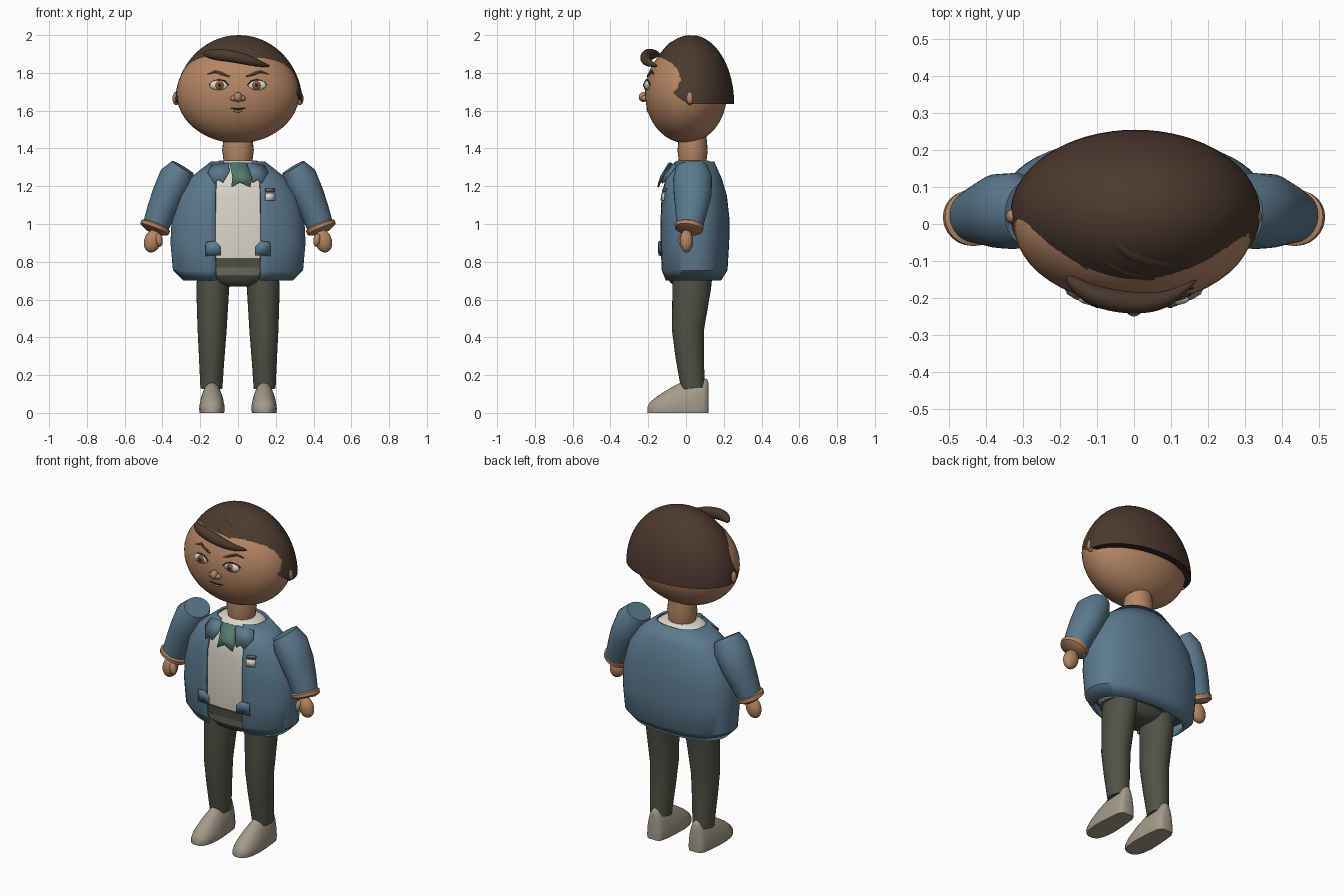
import bpy, bmesh, math
from mathutils import Vector, Matrix

if "Cube" in bpy.data.objects:
    bpy.data.objects.remove(bpy.data.objects["Cube"])

def material(name, r, g, b):
    m = bpy.data.materials.new(name)
    m.diffuse_color = (r, g, b, 1)
    m.use_nodes = True
    m.node_tree.nodes["Principled BSDF"].inputs["Base Color"].default_value = m.diffuse_color
    return m

HAIR = material("dark_brown", .072, .041, .027)
SKIN = material("skin", .46, .235, .125)
BLUE = material("denim_blue", .105, .195, .27)
PANTS = material("olive_grey", .078, .085, .06)
SHOE = material("stone", .37, .325, .255)
WHITE = material("off_white", .72, .68, .6)
TEAL = material("teal", .085, .2, .16)
IRIS = material("iris_brown", .3, .11, .04)
DARK = material("near_black", .03, .015, .012)
GREY = material("belt_grey", .16, .145, .125)

def finish(name, bm, mat, angle=40):
    bmesh.ops.recalc_face_normals(bm, faces=bm.faces)
    me = bpy.data.meshes.new(name)
    bm.to_mesh(me)
    bm.free()
    me.materials.append(mat)
    ob = bpy.data.objects.new(name, me)
    bpy.context.collection.objects.link(ob)
    bpy.ops.object.select_all(action='DESELECT')
    ob.select_set(True)
    bpy.context.view_layer.objects.active = ob
    bpy.ops.object.shade_smooth_by_angle(angle=math.radians(angle))
    return ob

def ball(name, loc, rad, mat, rot_y=0, seg=32):
    bm = bmesh.new()
    mx = Matrix.Translation(loc) @ Matrix.Rotation(rot_y, 4, 'Y') @ Matrix.Diagonal((*rad, 1))
    bmesh.ops.create_uvsphere(bm, u_segments=seg, v_segments=seg // 2, radius=1, matrix=mx)
    return finish(name, bm, mat)

def loft(name, rings, mat, closed=True, caps=True, angle=40):
    bm = bmesh.new()
    rows = [[bm.verts.new(p) for p in r] for r in rings]
    n = len(rows[0])
    for a, b in zip(rows, rows[1:]):
        for i in range(n if closed else n - 1):
            j = (i + 1) % n
            bm.faces.new((a[i], a[j], b[j], b[i]))
    if caps:
        bm.faces.new(rows[0])
        bm.faces.new(rows[-1])
    return finish(name, bm, mat, angle)

def tube(name, path, mat, ref=(0, 1, 0), seg=24, smooth=0):
    """path rows: x, y, z, radius across, radius along ref"""
    pts = [Vector(p[:3]) for p in path]
    rings = []
    for i, p in enumerate(path):
        t = (pts[min(i + 1, len(pts) - 1)] - pts[max(i - 1, 0)]).normalized()
        u = Vector(ref).cross(t).normalized()
        v = t.cross(u)
        rings.append([pts[i] + u * p[3] * math.cos(k * math.tau / seg)
                      + v * p[4] * math.sin(k * math.tau / seg) for k in range(seg)])
    ob = loft(name, rings, mat, angle=50)
    if smooth:
        ob.modifiers.new("round", 'SUBSURF').levels = smooth
        ob.modifiers["round"].render_levels = smooth
    return ob

# ---- torso layers: z, half width, front y, back y, opening half width
N = 2.3
BODY = [(.70, .29, -.115, .185, .115), (.755, .345, -.135, .22, .118), (.9, .358, -.142, .229, .12),
        (1.02, .352, -.142, .231, .12), (1.15, .318, -.138, .217, .12), (1.24, .258, -.12, .19, .115),
        (1.33, .145, -.07, .15, .075)]

def section(z, w, f, b, gap=0, n=48):
    t0 = math.asin((gap / w) ** (N / 2)) if gap else 0
    out = []
    for i in range(n):
        t = t0 + (math.tau - 2 * t0) * i / (n - 1 if gap else n)
        s, c = math.sin(t), math.cos(t)
        out.append((w * math.copysign(abs(s) ** (2 / N), s),
                    (f + b) / 2 - (b - f) / 2 * math.copysign(abs(c) ** (2 / N), c), z))
    return out

def front_y(x, z):
    for a, b in zip(BODY, BODY[1:]):
        if z <= b[0] or b is BODY[-1]:
            k = min(1, (z - a[0]) / (b[0] - a[0]))
            w, f, r = [a[i] + (b[i] - a[i]) * k for i in (1, 2, 3)]
            return (f + r) / 2 - (r - f) / 2 * max(0, 1 - (abs(x) / w) ** N) ** (1 / N)

def plate(name, outline, mat, lift=.006, thick=.006):
    bm = bmesh.new()
    bm.faces.new([bm.verts.new((x, front_y(x, z) - lift, z)) for x, z in outline])
    ob = finish(name, bm, mat)
    m = ob.modifiers.new("thickness", 'SOLIDIFY')
    m.thickness, m.offset = thick, 0
    return ob

jacket = loft("jacket", [section(*r) for r in BODY], BLUE, closed=False, caps=False, angle=35)
sol = jacket.modifiers.new("cloth", 'SOLIDIFY')
sol.thickness, sol.offset = .012, -1

def inner(z, w, f, b):
    return section(z, w, f, b)

loft("shirt", [inner(.80, .30, -.112, .19), inner(.9, .32, -.12, .2), inner(1.15, .29, -.118, .19),
               inner(1.24, .23, -.103, .165), inner(1.325, .125, -.06, .135),
               inner(1.335, .10, -.045, .12)], WHITE)
loft("shirt_hem", [inner(.77, .30, -.117, .17), inner(.82, .305, -.121, .17)], PANTS)
loft("belt", [inner(.725, .23, -.109, .15), inner(.775, .25, -.114, .16)], GREY)
loft("hips", [inner(.67, .06, -.05, .09), inner(.69, .14, -.085, .12), inner(.74, .21, -.104, .15),
              inner(.80, .23, -.105, .15)], PANTS)

# ---- front details on the jacket
for s, side in ((-1, "left"), (1, "right")):
    plate(side + "_lapel", [(s * x, z) for x, z in
          ((.05, 1.325), (.14, 1.31), (.16, 1.27), (.125, 1.215), (.105, 1.235), (.08, 1.22), (.045, 1.28))],
          BLUE, lift=.012)
    plate(side + "_pocket", [(s * x, z) for x, z in
          ((.09, .88), (.12, .91), (.17, .905), (.172, .83), (.13, .835), (.09, .832))], BLUE, lift=.008)
plate("badge", [(.145, 1.125), (.195, 1.125), (.195, 1.165), (.145, 1.165)], WHITE)
plate("badge_clip", [(.145, 1.172), (.195, 1.172), (.195, 1.188), (.145, 1.188)], GREY)
plate("scarf", [(-.045, 1.325), (.045, 1.325), (.075, 1.24), (.065, 1.195), (.01, 1.22), (-.035, 1.195),
                (-.03, 1.25)], TEAL, lift=.02)

# ---- limbs
for s, side in ((-1, "left"), (1, "right")):
    tube(side + "_sleeve", [(s * .292, .03, 1.30, .066, .085), (s * .325, .035, 1.245, .093, .103),
                            (s * .37, .035, 1.15, .087, .1), (s * .405, .028, 1.07, .078, .085),
                            (s * .435, .02, .99, .07, .07)], BLUE, seg=32)
    tube(side + "_cuff", [(s * .432, .018, 1.0, .066, .066), (s * .435, .017, .992, .082, .077),
                          (s * .443, .015, .972, .08, .075), (s * .448, .012, .96, .05, .05)], SKIN)
    ball(side + "_hand", (s * .452, .003, .91), (.045, .035, .062), SKIN, rot_y=-s * .3)
    ball(side + "_thumb", (s * .418, -.018, .915), (.019, .022, .036), SKIN, rot_y=s * .15, seg=16)
    tube(side + "_trouser_leg", [(s * .125, .035, .76, .088, .108), (s * .134, .03, .66, .087, .102),
                                 (s * .137, .01, .44, .077, .085), (s * .139, .02, .3, .068, .076),
                                 (s * .141, .036, .13, .058, .062)], PANTS, seg=32)
    # shoe sections run from toe to heel: y, half width, height
    prof = [(-.205, .018, .03), (-.19, .043, .058), (-.15, .06, .09), (-.09, .068, .128), (-.03, .066, .16),
            (.04, .06, .175), (.09, .054, .185), (.112, .042, .178), (.118, .03, .16)]
    rings = []
    for y, w, h in prof:
        ring = [(s * .138 - w * .95, y, 0)]
        for k in range(15):
            t = math.pi * k / 14
            ring.append((s * .138 - w * math.cos(t), y, .02 + (h - .02) * math.sin(t) ** 1.15))
        rings.append(ring + [(s * .138 + w * .95, y, 0)])
    loft(side + "_shoe", rings, SHOE, angle=60)

# ---- neck and head
tube("neck", [(0, .035, 1.31, .072, .07), (0, .035, 1.34, .077, .074), (0, .035, 1.39, .084, .08),
              (0, .035, 1.48, .074, .072)], SKIN)
HC, HR = Vector((0, 0, 1.692)), Vector((.325, .217, .264))
ball("head", HC, HR, SKIN, seg=48)

def face(x, z, lift=0):
    q = 1 - (x / HR.x) ** 2 - ((z - HC.z) / HR.z) ** 2
    return (x, HC.y - HR.y * math.sqrt(max(q, 0)) - lift, z)

for s, side in ((-1, "left"), (1, "right")):
    ball(side + "_ear", (s * .327, .02, 1.665), (.02, .021, .036), SKIN, seg=20)
    ball(side + "_eye", face(s * .1, 1.735), (.05, .017, .027), WHITE, seg=24)
    ball(side + "_iris", face(s * .098, 1.735, .012), (.022, .009, .023), IRIS, seg=20)
    ball(side + "_pupil", face(s * .098, 1.735, .018), (.009, .006, .01), DARK, seg=16)
    tube(side + "_eyelid", [(*face(s * x, z, l), .003, .004) for x, z, l in
         ((.05, 1.735, .002), (.07, 1.757, .009), (.1, 1.764, .011), (.13, 1.757, .009), (.152, 1.738, .002))],
         DARK, seg=8)
    tube(side + "_eyebrow", [(*face(s * x, z, .003), .004, r) for x, z, r in
         ((.045, 1.782, .004), (.085, 1.797, .009), (.12, 1.808, .008), (.16, 1.794, .002))],
         HAIR, ref=(0, 0, 1), seg=8)
    ball(side + "_nostril", face(s * .022, 1.665, .006), (.019, .017, .015), SKIN, seg=16)
ball("nose", face(0, 1.672, .01), (.022, .024, .026), SKIN, seg=20)
tube("mouth", [(*face(x, z, .001), .003, r) for x, z, r in
     ((-.042, 1.613, .001), (-.02, 1.611, .004), (0, 1.608, .004), (.02, 1.611, .004), (.042, 1.613, .001))],
     DARK, ref=(0, 0, 1), seg=8)
ball("lower_lip", face(0, 1.597), (.024, .006, .006), SKIN, seg=16)

# ---- hair cap trimmed along a hairline that rises to the forehead
CC, CR = Vector((.004, .028, 1.635)), Vector((.338, .227, .365))
rings = []
for j in range(1, 19):
    ring = []
    for i in range(64):
        a = math.tau * i / 64
        rise = .225 * max(0, -math.sin(a)) ** 1.5
        low = math.acos(rise / CR.z)
        p = low * j / 18
        ring.append((CC.x + CR.x * math.sin(p) * math.cos(a),
                     CC.y + CR.y * math.sin(p) * math.sin(a) - .012 * max(0, -math.sin(a)) * j / 18,
                     CC.z + CR.z * math.cos(p)))
    rings.append(ring)
loft("hair_cap", rings, HAIR)

# ---- swept locks lying on the cap
def cap_z(x, y):
    q = 1 - ((x - CC.x) / CR.x) ** 2 - ((y - CC.y) / CR.y) ** 2
    return CC.z + CR.z * math.sqrt(max(q, 0))

LOCKS = [((-.18, -.03), (-.15, -.10), (-.06, -.145), (.04, -.155), (.15, -.14)),
         ((-.12, -.04), (-.08, -.10), (.0, -.13), (.08, -.14), (.19, -.115)),
         ((-.05, -.04), (-.03, -.075), (.05, -.10), (.14, -.11), (.25, -.085))]
for n, lock in enumerate(LOCKS):
    tube("hair_lock_%d" % (n + 1), [(x, y, cap_z(x, y), .024 * r, .013 * r) for (x, y), r in
         zip(lock, (.15, .8, 1, .9, .15))], HAIR, ref=(0, -.5, 1), seg=10, smooth=2)
tube("fringe", [(-.185, -.14, 1.90, .012, .012), (-.13, -.19, 1.90, .03, .034), (-.04, -.212, 1.89, .033, .034),
                (.05, -.216, 1.87, .029, .03), (.11, -.195, 1.85, .02, .02), (.17, -.15, 1.835, .003, .004)],
     HAIR, ref=(0, 0, 1), seg=12, smooth=2)
